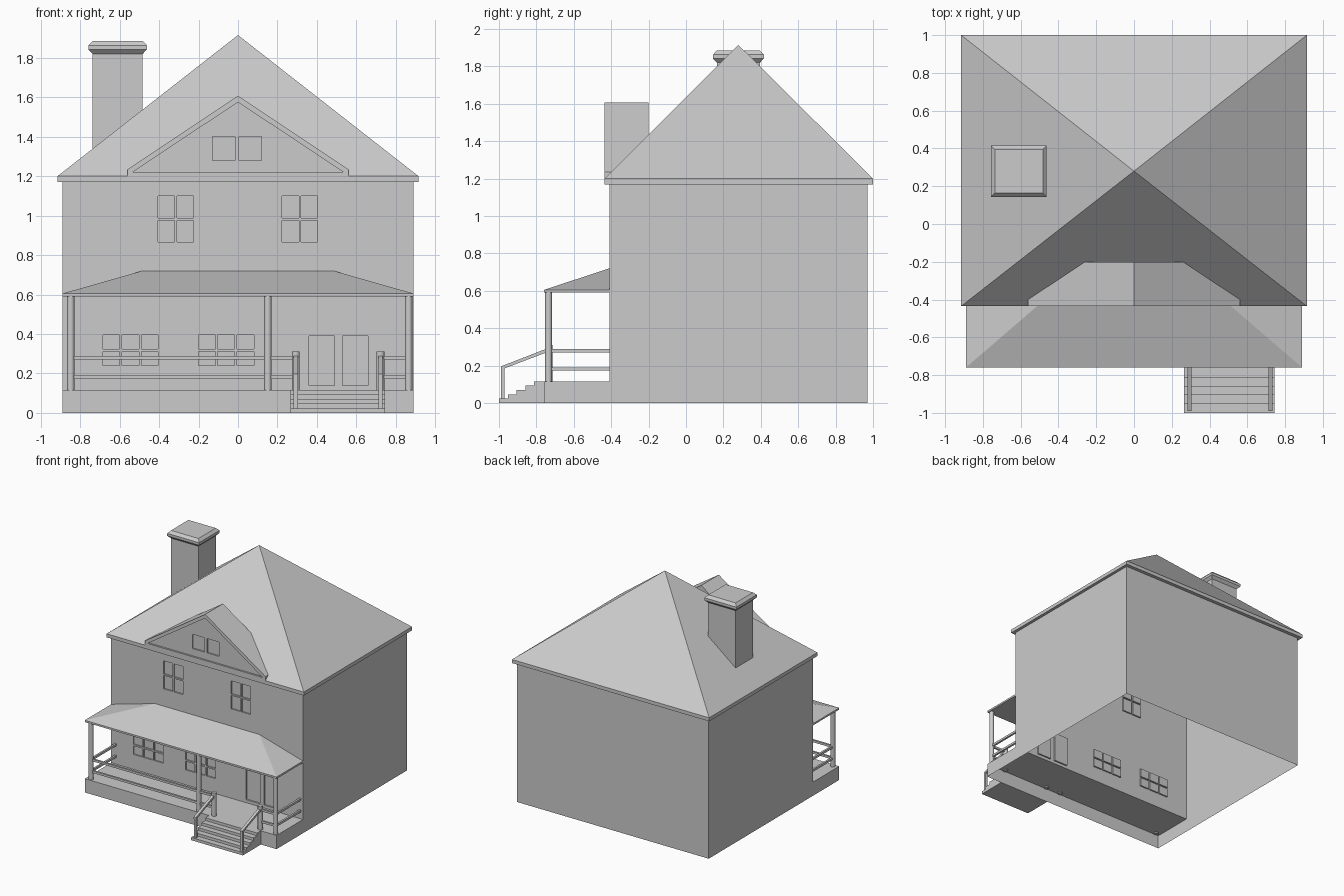
import bpy, bmesh
from mathutils import Vector

if "Cube" in bpy.data.objects:
    bpy.data.objects.remove(bpy.data.objects["Cube"])

GREY = (0.6, 0.6, 0.6, 1)
mat = bpy.data.materials.new("plain_grey")
mat.use_nodes = True
mat.diffuse_color = GREY
mat.node_tree.nodes["Principled BSDF"].inputs["Base Color"].default_value = GREY

W, FRONT, BACK, EAVE, DECK, PORCH = 0.89, -0.41, 0.97, 1.17, 0.115, -0.76


def finish(name, bm, fix=True):
    if fix:
        bmesh.ops.recalc_face_normals(bm, faces=bm.faces)
    mesh = bpy.data.meshes.new(name)
    bm.to_mesh(mesh)
    bm.free()
    mesh.materials.append(mat)
    obj = bpy.data.objects.new(name, mesh)
    bpy.context.collection.objects.link(obj)
    return obj


def loft(name, rings):
    """Closed skin through rings of equal point count."""
    bm = bmesh.new()
    loops = [[bm.verts.new(p) for p in r] for r in rings]
    n = len(loops[0])
    for a, b in zip(loops, loops[1:]):
        for i in range(n):
            j = (i + 1) % n
            bm.faces.new((a[i], a[j], b[j], b[i]))
    bm.faces.new(loops[0][::-1])
    bm.faces.new(loops[-1])
    return finish(name, bm)


def rect(x0, x1, y0, y1, z):
    return [(x0, y0, z), (x1, y0, z), (x1, y1, z), (x0, y1, z)]


def box(name, x0, x1, y0, y1, z0, z1):
    return loft(name, [rect(x0, x1, y0, y1, z) for z in (z0, z1)])


def prism_y(name, profile, y0, y1):
    return loft(name, [[(x, y, z) for x, z in profile] for y in (y0, y1)])


def sheet(name, quads):
    bm = bmesh.new()
    for q in quads:
        bm.faces.new([bm.verts.new(p) for p in q])
    bmesh.ops.remove_doubles(bm, verts=bm.verts, dist=1e-5)
    return finish(name, bm, False)


def post(name, x, y, r, z0, z1):
    bm = bmesh.new()
    bmesh.ops.create_cone(bm, cap_ends=True, segments=12, radius1=r, radius2=r, depth=z1 - z0)
    bmesh.ops.translate(bm, verts=bm.verts, vec=(x, y, (z0 + z1) / 2))
    obj = finish(name, bm)
    for p in obj.data.polygons:
        p.use_smooth = abs(p.normal.z) < 0.5
    return obj


def panes(x0, x1, z0, z1, cols, rows, bar=0.012):
    """Split a window opening into panes between glazing bars."""
    w = (x1 - x0 - bar * (cols - 1)) / cols
    h = (z1 - z0 - bar * (rows - 1)) / rows
    return [(x0 + i * (w + bar), x0 + i * (w + bar) + w,
             z0 + j * (h + bar), z0 + j * (h + bar) + h)
            for i in range(cols) for j in range(rows)]


# Side and back walls, open underneath, with the porch skirt
side_walls = []
for s in (-1, 1):
    x = s * W
    for y0, y1, z1 in ((FRONT, BACK, EAVE), (PORCH, FRONT, DECK)):
        q = [(x, y0, 0), (x, y1, 0), (x, y1, z1), (x, y0, z1)]
        side_walls.append(q if s > 0 else q[::-1])
side_walls.append([(W, BACK, 0), (-W, BACK, 0), (-W, BACK, EAVE), (W, BACK, EAVE)])
sheet("side_and_back_walls", side_walls)
sheet("porch_floor_and_skirt", [
    rect(-W, W, PORCH, FRONT, DECK),
    [(-W, PORCH, 0), (W, PORCH, 0), (W, PORCH, DECK), (-W, PORCH, DECK)]])

# Front wall with recessed window panes and door leaves
openings = [(0.36, 0.49, 0.14, 0.39), (0.53, 0.66, 0.14, 0.39)]
for x in (-0.685, -0.2):
    openings += panes(x, x + 0.28, 0.24, 0.395, 3, 2)
for x in (-0.405, 0.224):
    openings += panes(x, x + 0.18, 0.865, 1.1, 2, 2)

xs = sorted({-W, W} | {round(v, 4) for o in openings for v in o[:2]})
zs = sorted({DECK, EAVE} | {round(v, 4) for o in openings for v in o[2:]})
bm = bmesh.new()
grid = [[bm.verts.new((x, FRONT, z)) for z in zs] for x in xs]
for i in range(len(xs) - 1):
    for j in range(len(zs) - 1):
        bm.faces.new((grid[i][j], grid[i + 1][j], grid[i + 1][j + 1], grid[i][j + 1]))
for x0, x1, z0, z1 in openings:
    inside = [f for f in bm.faces
              if x0 < f.calc_center_median().x < x1 and z0 < f.calc_center_median().z < z1]
    new = bmesh.ops.extrude_face_region(bm, geom=inside)["geom"]
    verts = [v for v in new if isinstance(v, bmesh.types.BMVert)]
    bmesh.ops.translate(bm, verts=verts, vec=(0, 0.012, 0))
    bmesh.ops.delete(bm, geom=[f for f in inside if f.is_valid], context="FACES")
bmesh.ops.dissolve_limit(bm, angle_limit=0.01, verts=bm.verts, edges=bm.edges)
finish("front_wall", bm, False)

# Main roof: eave slab and hipped pyramid
RX, RY0, RY1, RZ = 0.915, -0.435, 1.0, 1.2
box("eave_slab", -RX, RX, RY0, RY1, EAVE, RZ)
bm = bmesh.new()
base = [bm.verts.new(p) for p in rect(-RX, RX, RY0, RY1, RZ)]
apex = bm.verts.new((0, 0.28, 1.915))
for i in range(4):
    bm.faces.new((base[i], base[(i + 1) % 4], apex))
bm.faces.new(base[::-1])
finish("main_roof", bm)

# Front gable with sunken face and two sunken panes
gable = prism_y("front_gable", [(-0.56, 1.19), (0.56, 1.19), (0.56, 1.235),
                                (0, 1.607), (-0.56, 1.235)], RY0, -0.2)
cutters = [prism_y("gable_cutter", [(-0.535, 1.22), (0.535, 1.22), (0, 1.575)], -0.5, RY0 + 0.015)]
for x0, x1 in ((-0.13, -0.015), (0.005, 0.12)):
    cutters.append(box("pane_cutter", x0, x1, -0.5, RY0 + 0.027, 1.28, 1.4))
bpy.context.view_layer.objects.active = gable
for c in cutters:
    mod = gable.modifiers.new("cut", "BOOLEAN")
    mod.object, mod.operation, mod.solver = c, "DIFFERENCE", "EXACT"
    bpy.ops.object.modifier_apply(modifier=mod.name)
    bpy.data.objects.remove(c)

# Chimney with a bevelled cap
CX0, CX1, CY0, CY1 = -0.737, -0.483, 0.165, 0.395
box("chimney_shaft", CX0, CX1, CY0, CY1, 1.21, 1.83)
loft("chimney_cap", [rect(CX0 - e, CX1 + e, CY0 - e, CY1 + e, z) for e, z in
                     ((0, 1.82), (0.021, 1.842), (0.021, 1.863), (0, 1.885))])

# Porch roof: thin slab and hipped slope against the wall
loft("porch_roof", [rect(-W, W, PORCH, FRONT, 0.59), rect(-W, W, PORCH, FRONT, 0.605),
                    rect(-0.485, 0.485, FRONT - 0.001, FRONT, 0.72)])

# Porch posts and rails
POST_Y = -0.735
post_x = {"left": 0.865, "middle": 0.151, "right": -0.848}
for side, x in post_x.items():
    post(side + "_porch_post", x, POST_Y, 0.019, DECK - 0.01, 0.59)
newels = {"right": 0.293, "left": 0.722}
for z in (0.27, 0.173):
    level = "upper" if z > 0.2 else "lower"
    for part, x0, x1 in (("long", post_x["right"], newels["right"]),
                         ("short", newels["left"], post_x["left"])):
        box(f"{level}_{part}_front_rail", x0, x1, POST_Y - 0.008, POST_Y + 0.008, z, z + 0.018)
    for side in ("left", "right"):
        x = post_x[side]
        box(f"{level}_{side}_side_rail", x - 0.008, x + 0.008, POST_Y, FRONT, z, z + 0.018)

# Steps as one stair profile
SX0, SX1, TREAD, RISE = 0.265, 0.745, 0.047, 0.0233
stair = [(PORCH, 0), (-1, 0)]
for i in range(5):
    y = -1 + i * TREAD
    stair += [(y, (i + 1) * RISE), (min(y + TREAD, PORCH) if i < 4 else PORCH, (i + 1) * RISE)]
loft("steps", [[(x, y, z) for y, z in stair] for x in (SX0, SX1)])

# Stair handrails with foot posts and newels
for side, x in newels.items():
    post(side + "_newel", x, POST_Y, 0.02, DECK - 0.01, 0.31)
    box(side + "_foot_post", x - 0.011, x + 0.011, -0.988, -0.97, 0.02, 0.19)
    slope = [(-0.99, 0.178), (POST_Y, 0.275), (POST_Y, 0.295), (-0.99, 0.196)]
    loft(side + "_stair_rail", [[(x + d, y, z) for y, z in slope] for d in (-0.011, 0.011)])
